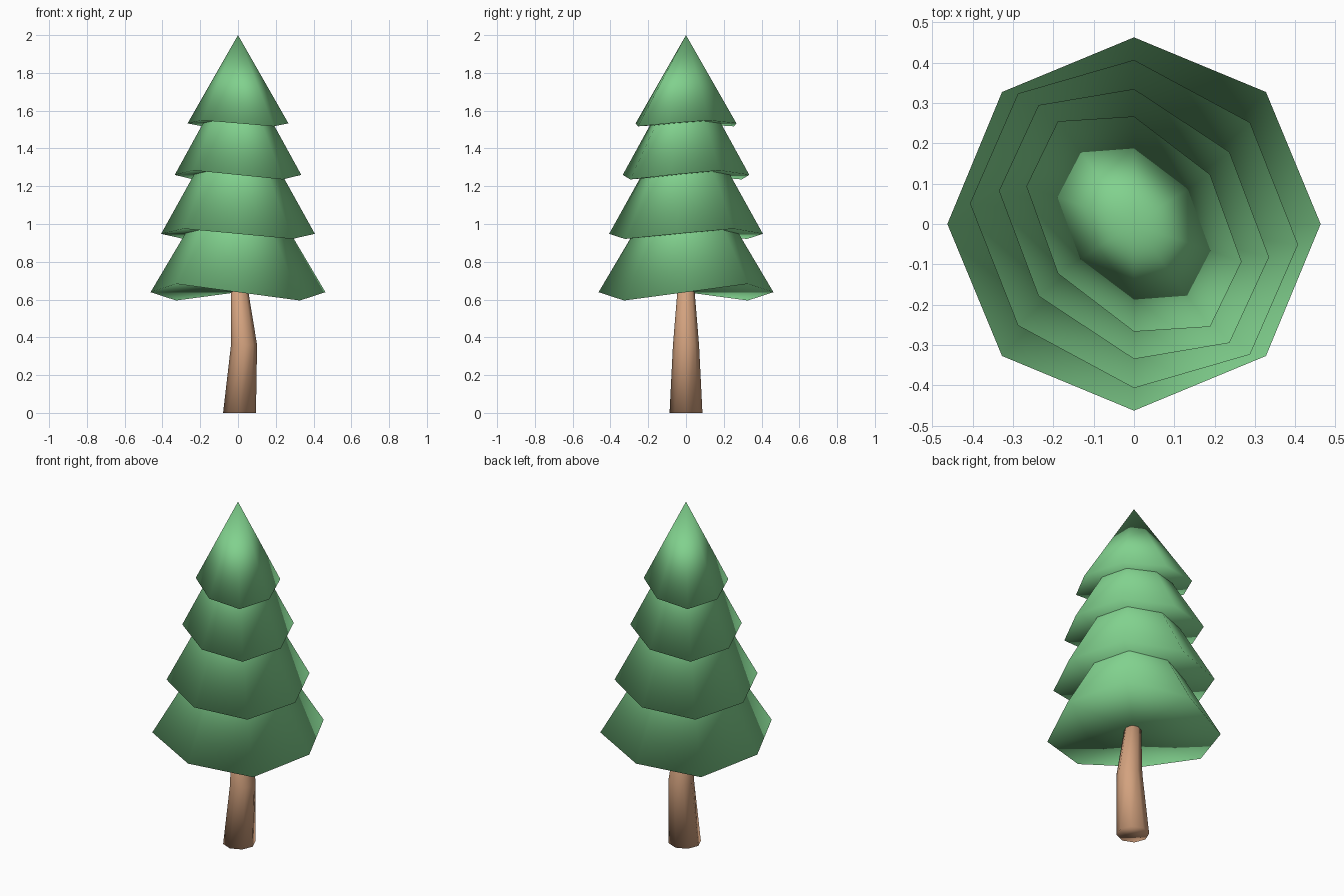
import bpy
import bmesh
from math import sin, cos, pi

cube = bpy.data.objects.get("Cube")
if cube:
    bpy.data.objects.remove(cube, do_unlink=True)

SIDES = 8


def make_material(name, rgb):
    mat = bpy.data.materials.new(name)
    mat.use_nodes = True
    color = (*rgb, 1.0)
    mat.diffuse_color = color
    for node in mat.node_tree.nodes:
        if node.type == 'BSDF_PRINCIPLED':
            node.inputs["Base Color"].default_value = color
            node.inputs["Roughness"].default_value = 0.9
    return mat


def finish(bm, name, mat):
    bmesh.ops.recalc_face_normals(bm, faces=bm.faces)
    for face in bm.faces:
        face.smooth = True
    mesh = bpy.data.meshes.new(name)
    bm.to_mesh(mesh)
    bm.free()
    mesh.materials.append(mat)
    obj = bpy.data.objects.new(name, mesh)
    bpy.context.collection.objects.link(obj)
    return obj


def fan(bm, ring, tip):
    for i, vert in enumerate(ring):
        bm.faces.new((vert, ring[(i + 1) % len(ring)], tip))


# Skewed cone with a wavy rim and a closed underside
def foliage_tier(name, radius, rim_z, wave, skew, tip_z, mat):
    bm = bmesh.new()
    ring = []
    for i in range(SIDES):
        a = 2 * pi * i / SIDES
        x, y = radius * cos(a), radius * sin(a)
        ring.append(bm.verts.new((x, y - skew * x, rim_z + wave * sin(2 * a))))
    fan(bm, ring, bm.verts.new((0, 0, tip_z)))
    fan(bm, ring[::-1], bm.verts.new((0, 0, rim_z)))
    return finish(bm, name, mat)


# Bent, tapering tube through rings of (x centre, z, radius)
def bent_trunk(name, sections, mat):
    bm = bmesh.new()
    rings = []
    for cx, z, r in sections:
        rings.append([bm.verts.new((cx + r * cos(2 * pi * i / SIDES),
                                    r * sin(2 * pi * i / SIDES), z))
                      for i in range(SIDES)])
    for low, high in zip(rings, rings[1:]):
        for i in range(SIDES):
            j = (i + 1) % SIDES
            bm.faces.new((low[i], low[j], high[j], high[i]))
    bm.faces.new(rings[0][::-1])
    bm.faces.new(rings[-1])
    return finish(bm, name, mat)


leaf_green = make_material("leaf green", (0.22, 0.64, 0.27))
bark_brown = make_material("bark brown", (0.65, 0.36, 0.21))

# Trunk
bent_trunk("trunk", [(0.008, 0, 0.087), (0.032, 0.36, 0.069),
                     (0.0, 0.75, 0.037)], bark_brown)

# Foliage, bottom to top: radius, rim height, wave, skew, tip height
tiers = {
    "bottom": (0.463, 0.639, 0.044, 0.0, 1.42),
    "lower_middle": (0.407, 0.948, 0.027, 0.125, 1.68),
    "upper_middle": (0.335, 1.26, 0.024, 0.245, 1.87),
    "top": (0.267, 1.533, 0.016, 0.35, 2.0),
}
for label, values in tiers.items():
    foliage_tier(label + "_foliage", *values, leaf_green)
